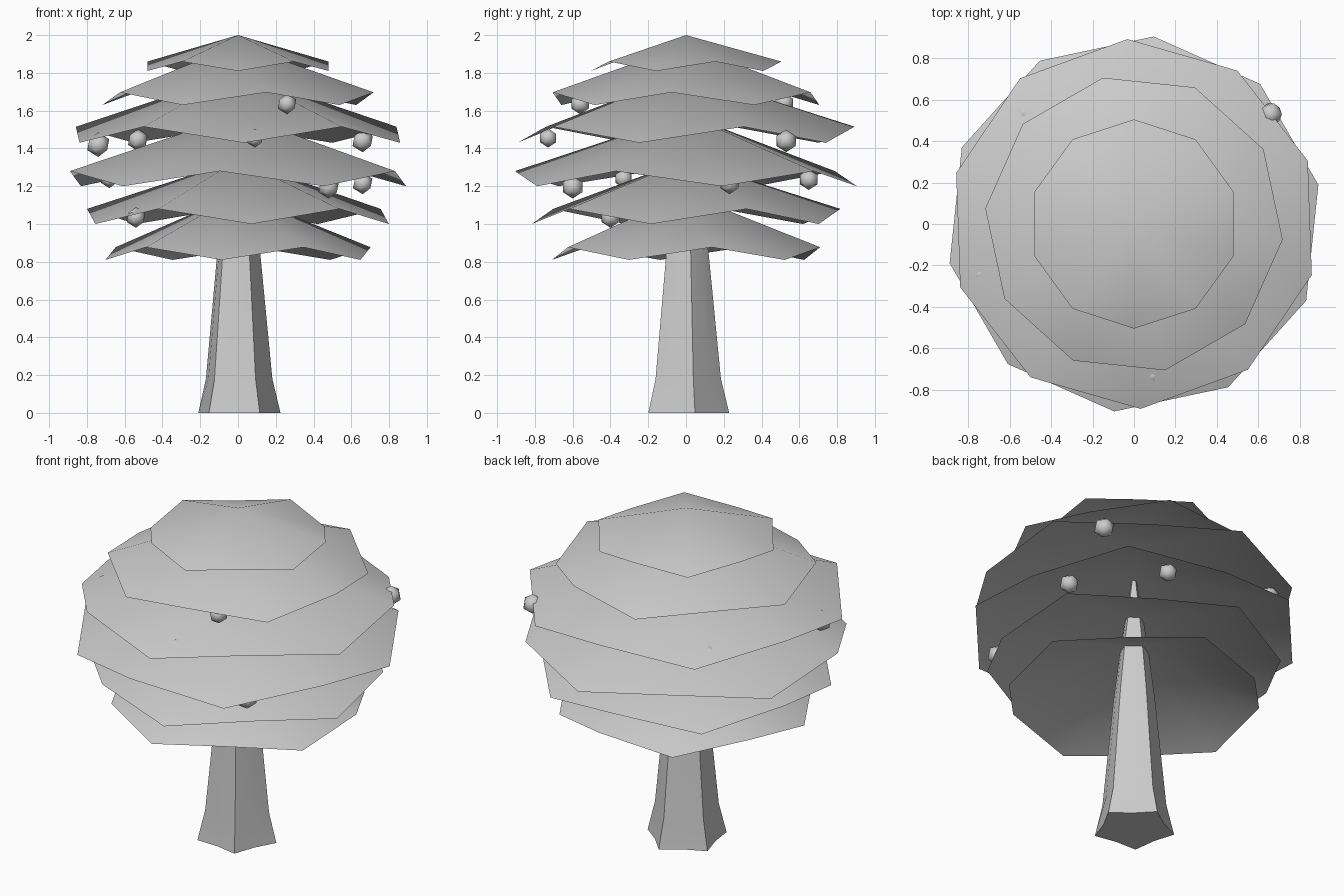
import bpy, bmesh
from math import cos, sin, radians

if "Cube" in bpy.data.objects:
    bpy.data.objects.remove(bpy.data.objects["Cube"])


def finish(name, bm, angle=60):
    bmesh.ops.recalc_face_normals(bm, faces=bm.faces)
    me = bpy.data.meshes.new(name)
    bm.to_mesh(me)
    bm.free()
    ob = bpy.data.objects.new(name, me)
    bpy.context.collection.objects.link(ob)
    bpy.ops.object.select_all(action='DESELECT')
    ob.select_set(True)
    bpy.context.view_layer.objects.active = ob
    bpy.ops.object.shade_smooth_by_angle(angle=radians(angle))
    return ob


# Trunk: five-rooted star section, tapering up into the foliage
bm = bmesh.new()
rings = []
for z, ridge, valley in [(0, .23, .175), (.18, .186, .16), (.85, .12, .103),
                         (1.2, .075, .065), (1.6, .012, .01)]:
    rings.append([bm.verts.new((r * cos(a), r * sin(a), z))
                  for k in range(10)
                  for r, a in [(valley if k % 2 else ridge, radians(12 + 36 * k))]])
for lo, hi in zip(rings, rings[1:]):
    for k in range(10):
        n = (k + 1) % 10
        bm.faces.new((lo[k], lo[n], hi[n], hi[k]))
bm.faces.new(rings[0])
bm.faces.new(rings[-1])
finish("trunk", bm)


# Foliage tiers: ten-sided open cones with a zigzag hem
# radius, angle of a low hem corner, low z, high z, apex z
tiers = [(.715, -97, .81, .877, 1.16),
         (.82, -85, 1.00, 1.08, 1.34),
         (.91, -60, 1.20, 1.28, 1.58),
         (.893, -88, 1.43, 1.515, 1.80),
         (.722, -114, 1.63, 1.697, 1.95),
         (.505, -90, 1.81, 1.86, 2.00)]
for i, (r, start, low, high, top) in enumerate(tiers):
    bm = bmesh.new()
    apex = bm.verts.new((0, 0, top))
    hem = []
    for k in range(10):
        a = radians(start + 36 * k)
        hem.append(bm.verts.new((r * cos(a), r * sin(a), high if k % 2 else low)))
    for k in range(10):
        bm.faces.new((apex, hem[k], hem[(k + 1) % 10]))
    ob = finish(f"foliage_tier_{i + 1}", bm)
    # open sheets: make sure they face upward
    if ob.data.polygons[0].normal.z < 0:
        ob.data.flip_normals()


# Fruits hanging under the tiers: x, y, z, radius
fruits = [(.26, -.56, 1.635, .054), (-.20, .52, 1.64, .054),
          (-.74, -.24, 1.42, .065), (-.53, .53, 1.445, .058),
          (.66, .53, 1.44, .06), (.09, -.73, 1.455, .05),
          (.48, -.60, 1.195, .06), (.66, .23, 1.215, .057),
          (-.68, -.33, 1.24, .05), (.30, .65, 1.235, .055),
          (-.54, -.40, 1.035, .055)]
for i, (x, y, z, r) in enumerate(fruits):
    bm = bmesh.new()
    bmesh.ops.create_icosphere(bm, subdivisions=1, radius=r)
    bmesh.ops.translate(bm, verts=bm.verts, vec=(x, y, z))
    finish(f"fruit_{i + 1}", bm)
